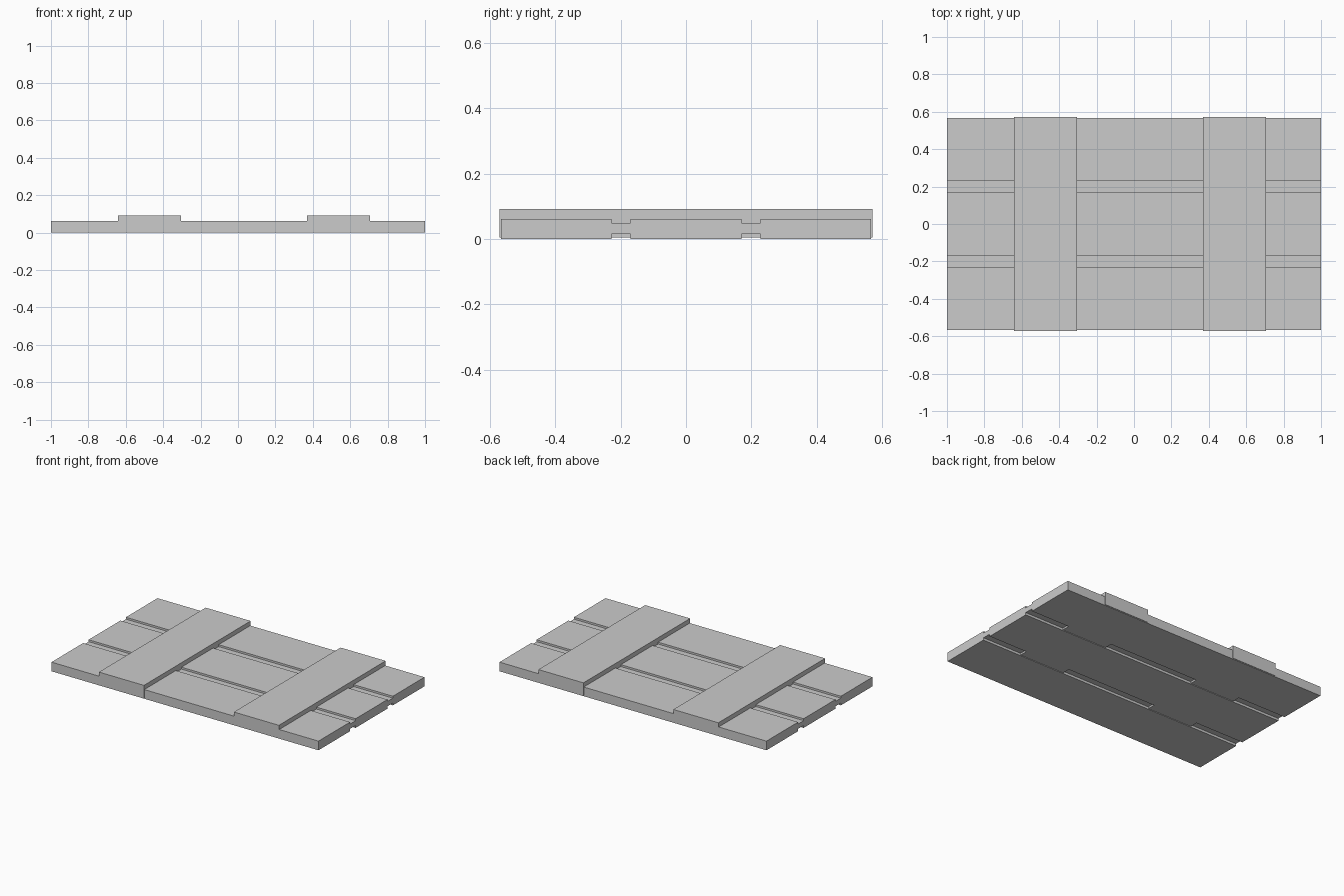
import bpy

if "Cube" in bpy.data.objects:
    bpy.data.objects.remove(bpy.data.objects["Cube"])


def box(name, x, y, z):
    """Axis-aligned box from (min, max) ranges."""
    bpy.ops.mesh.primitive_cube_add(size=1)
    ob = bpy.context.object
    ob.name = name
    ob.location = [(r[0] + r[1]) / 2 for r in (x, y, z)]
    ob.scale = [r[1] - r[0] for r in (x, y, z)]
    bpy.ops.object.transform_apply(location=True, rotation=False, scale=True)
    return ob


LENGTH = (-1, 1)

# Three long planks side by side
for name, y in (("front_plank", (-0.567, -0.229)),
                ("middle_plank", (-0.17, 0.17)),
                ("back_plank", (0.229, 0.567))):
    box(name, LENGTH, y, (0, 0.062))

# Thin recessed strips filling the gaps between planks
for name, y in (("front_gap_strip", (-0.229, -0.17)),
                ("back_gap_strip", (0.17, 0.229))):
    box(name, LENGTH, y, (0.016, 0.049))

# Two raised cross boards that pass through the planks
for name, x in (("left_cross_board", (-0.642, -0.305)),
                ("right_cross_board", (0.369, 0.706))):
    box(name, x, (-0.571, 0.571), (0.004, 0.092))
